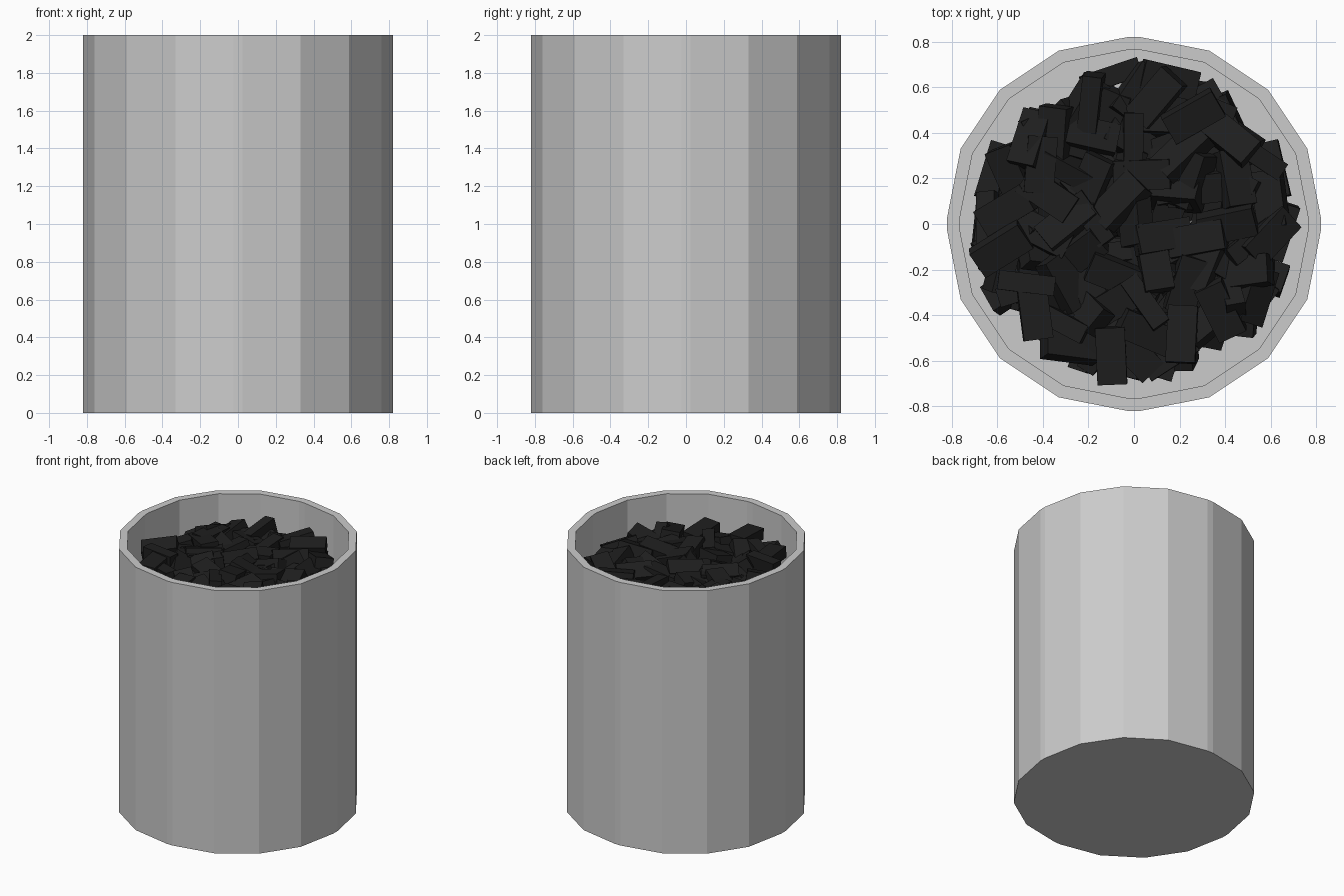
import bpy, bmesh, math, random
from mathutils import Matrix, Vector, Euler

if "Cube" in bpy.data.objects:
    bpy.data.objects.remove(bpy.data.objects["Cube"])

random.seed(7)
HEIGHT, RIM, FLOOR = 2.0, 0.932, 1.5


def make_object(name, bm):
    bmesh.ops.recalc_face_normals(bm, faces=bm.faces[:])
    mesh = bpy.data.meshes.new(name)
    bm.to_mesh(mesh)
    bm.free()
    obj = bpy.data.objects.new(name, mesh)
    bpy.context.collection.objects.link(obj)
    return obj


# Faceted outline: one quarter, turned four times
quarter = [(0.82, 0.025), (0.76, 0.33), (0.588, 0.588), (0.33, 0.76), (0.025, 0.82)]
outline = [Matrix.Rotation(k * math.pi / 2, 2) @ Vector(p) for k in range(4) for p in quarter]

# Bin: outer wall, rim and recessed floor
bm = bmesh.new()
rings = [[bm.verts.new((p.x * s, p.y * s, z)) for p in outline]
         for s, z in ((1, 0), (1, HEIGHT), (RIM, HEIGHT), (RIM, FLOOR))]
n = len(outline)
for a, b in zip(rings, rings[1:]):
    for i in range(n):
        j = (i + 1) % n
        bm.faces.new((a[i], a[j], b[j], b[i]))
bm.faces.new(rings[0][::-1])
bm.faces.new(rings[-1])
make_object("bin", bm)

# Coal: tumbled bricks, spread evenly in loose layers inside the wall
SIZE = Vector((0.25, 0.13, 0.085))
corners = [Vector((x, y, z)) * 0.5 for x in (-1, 1) for y in (-1, 1) for z in (-1, 1)]
LAYERS, PER_LAYER = 4, 46
bm = bmesh.new()
for layer in range(LAYERS):
    placed = []
    while len(placed) < PER_LAYER:
        # best of several random spots keeps the layer evenly covered
        spots = []
        for _ in range(8):
            r, a = 0.66 * math.sqrt(random.random()), random.uniform(0, math.tau)
            spots.append(Vector((r * math.cos(a), r * math.sin(a))))
        spot = max(spots, key=lambda s: min([(s - q).length for q in placed], default=1))
        z = FLOOR + 0.085 + 0.075 * layer + random.uniform(-0.03, 0.04)
        roll = random.choice((0, 0, math.pi / 2)) + random.gauss(0, 0.3)
        turn = Euler((roll, random.gauss(0, 0.28), random.uniform(0, math.tau)))
        m = (Matrix.Translation((spot.x, spot.y, z)) @ turn.to_matrix().to_4x4()
             @ Matrix.Diagonal((*SIZE, 1)))
        pts = [m @ c for c in corners]
        if max(p.xy.length for p in pts) > 0.735:
            continue
        if max(p.z for p in pts) > 1.91 or min(p.z for p in pts) < FLOOR:
            continue
        placed.append(spot)
        bmesh.ops.create_cube(bm, size=1, matrix=m)
coal = make_object("coal_bricks", bm)
black = bpy.data.materials.new("black")
black.diffuse_color = (0.013, 0.013, 0.013, 1)
black.use_nodes = True
black.node_tree.nodes["Principled BSDF"].inputs["Base Color"].default_value = black.diffuse_color
coal.data.materials.append(black)
